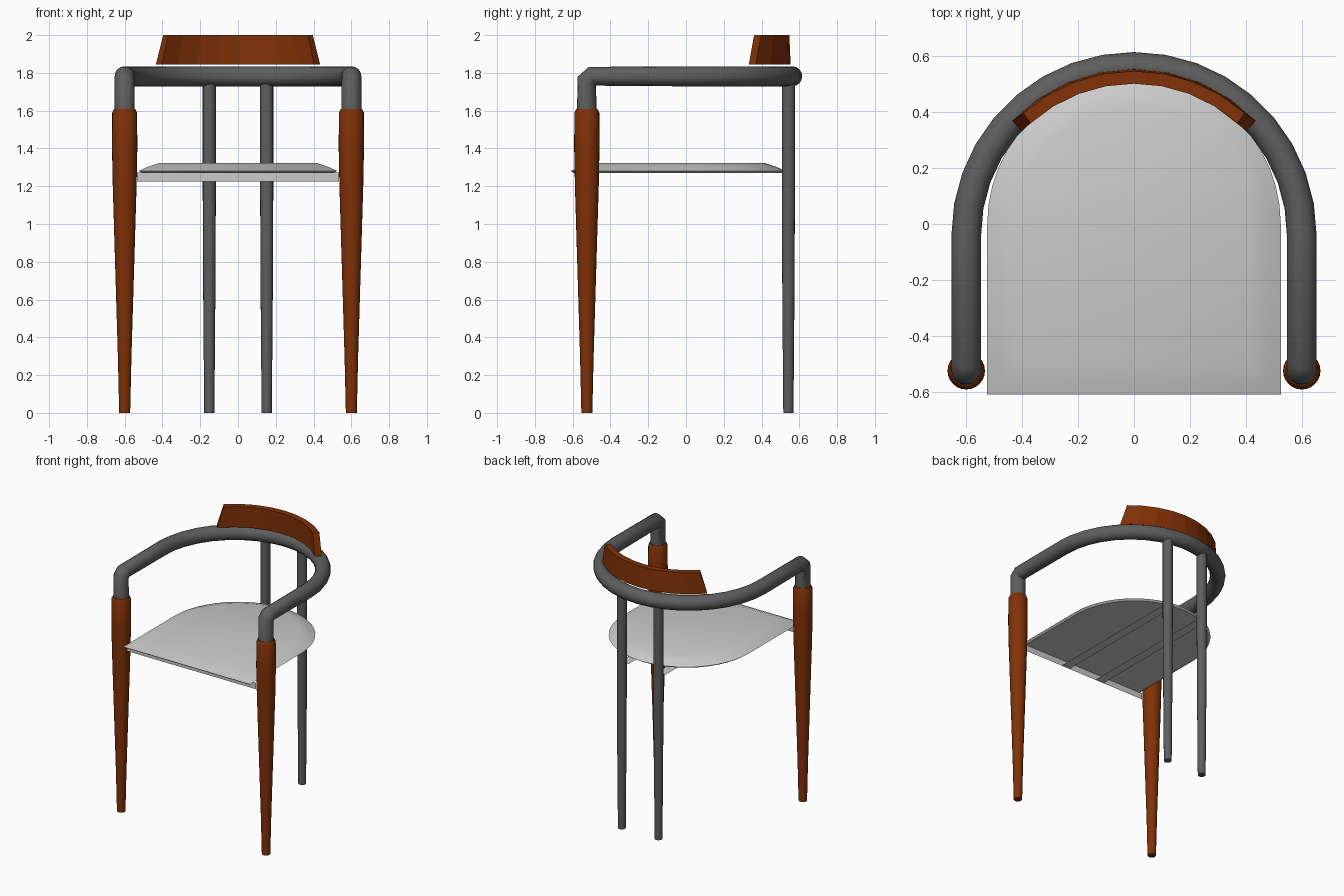
import bpy, bmesh
from math import sin, cos, pi, radians

cube = bpy.data.objects.get("Cube")
if cube:
    bpy.data.objects.remove(cube, do_unlink=True)


def material(name, rgb):
    m = bpy.data.materials.new(name)
    m.use_nodes = True
    m.diffuse_color = (*rgb, 1)
    m.node_tree.nodes["Principled BSDF"].inputs["Base Color"].default_value = (*rgb, 1)
    return m


WOOD = material("warm wood", (0.22, 0.031, 0.002))
METAL = material("grey metal", (0.112, 0.112, 0.112))
PALE = material("pale grey", (0.6, 0.6, 0.6))


def smooth(ob, angle=35):
    bpy.ops.object.select_all(action="DESELECT")
    ob.select_set(True)
    bpy.context.view_layer.objects.active = ob
    bpy.ops.object.shade_smooth_by_angle(angle=radians(angle))


def finish(name, bm, mat):
    me = bpy.data.meshes.new(name)
    bm.to_mesh(me)
    bm.free()
    me.materials.append(mat)
    ob = bpy.data.objects.new(name, me)
    bpy.context.collection.objects.link(ob)
    return ob


def loft(name, rings, mat):
    """Join equal-length rings of points and cap both ends."""
    bm = bmesh.new()
    vs = [[bm.verts.new(p) for p in r] for r in rings]
    n = len(rings[0])
    for a, b in zip(vs, vs[1:]):
        for i in range(n):
            j = (i + 1) % n
            bm.faces.new((a[i], a[j], b[j], b[i]))
    bm.faces.new(vs[0][::-1])
    bm.faces.new(vs[-1])
    bmesh.ops.recalc_face_normals(bm, faces=bm.faces)
    return finish(name, bm, mat)


def turned(name, x, y, profile, mat, sides=24):
    rings = [[(x + r * cos(2 * pi * i / sides), y + r * sin(2 * pi * i / sides), z)
              for i in range(sides)] for z, r in profile]
    smooth(loft(name, rings, mat))


def sheet(name, corners, mat):
    """Single flat face; its normal follows the counter-clockwise corner order."""
    bm = bmesh.new()
    bm.faces.new([bm.verts.new(c) for c in corners])
    finish(name, bm, mat)


# Legs and the flat supports running forward from the rear legs
FRONT = [(0, .029), (.3, .036), (.8, .051), (1.2, .063), (1.4, .067), (1.59, .066), (1.61, .056)]
REAR = [(0, .027), (.6, .032), (1.2, .035), (1.76, .035)]
LOW, FRONT_Y = 1.224, -.55
for side, s in (("left", 1), ("right", -1)):
    turned("front_leg_" + side, s * .6, -.525, FRONT, WOOD)
    turned("rear_leg_" + side, s * .152, .542, REAR, METAL, 16)
    a, b = s * .152 - .035, s * .152 + .035
    sheet("seat_support_" + side, [(a, FRONT_Y, LOW), (b, FRONT_Y, LOW),
                                   (b, .51, LOW), (a, .51, LOW)], PALE)
sheet("front_rail", [(-.535, FRONT_Y, LOW), (.535, FRONT_Y, LOW),
                     (.535, FRONT_Y, 1.272), (-.535, FRONT_Y, 1.272)], PALE)

# Bent tube forming the arms and back
half = [(.6, -.525, 1.57), (.6, -.525, 1.758), (.6, -.497, 1.782)]
arc = [(.6 * cos(pi * i / 18), -.04 + .602 * sin(pi * i / 18), 1.782) for i in range(19)]
path = half + arc + [(-x, y, z) for x, y, z in reversed(half)]
cu = bpy.data.curves.new("arm_tube", "CURVE")
cu.dimensions = "3D"
cu.bevel_depth = .053
cu.bevel_resolution = 6
cu.use_fill_caps = True
sp = cu.splines.new("POLY")
sp.points.add(len(path) - 1)
for pt, co in zip(sp.points, path):
    pt.co = (*co, 1)
cu.materials.append(METAL)
tube = bpy.data.objects.new("arm_tube", cu)
bpy.context.collection.objects.link(tube)
bpy.ops.object.select_all(action="DESELECT")
tube.select_set(True)
bpy.context.view_layer.objects.active = tube
bpy.ops.object.convert(target="MESH")
smooth(bpy.context.view_layer.objects.active, 50)


# Seat: D-shaped outline stepping in toward a flat top
def outline(inset, z):
    w = .525 - inset
    back = [(w * cos(pi * i / 24), w * sin(pi * i / 24), z) for i in range(25)]
    return [(w, -.61 + inset, z)] + back + [(-w, -.61 + inset, z)]


smooth(loft("seat", [outline(i, z) for i, z in
                     ((.015, 1.27), (0, 1.281), (.05, 1.304), (.105, 1.322))], PALE))

# Curved backrest, tapering toward the top
rings = []
STEPS = 8
for i in range(STEPS + 1):
    t = 2 * i / STEPS - 1
    ring = []
    for radius, z, spread in ((.556, 1.845, 46.5), (.604, 1.845, 46),
                              (.597, 2, 41.5), (.552, 2, 42)):
        a = radians(spread) * t
        ring.append((radius * sin(a), -.05 + radius * cos(a), z))
    rings.append(ring)
loft("backrest", rings, WOOD)
